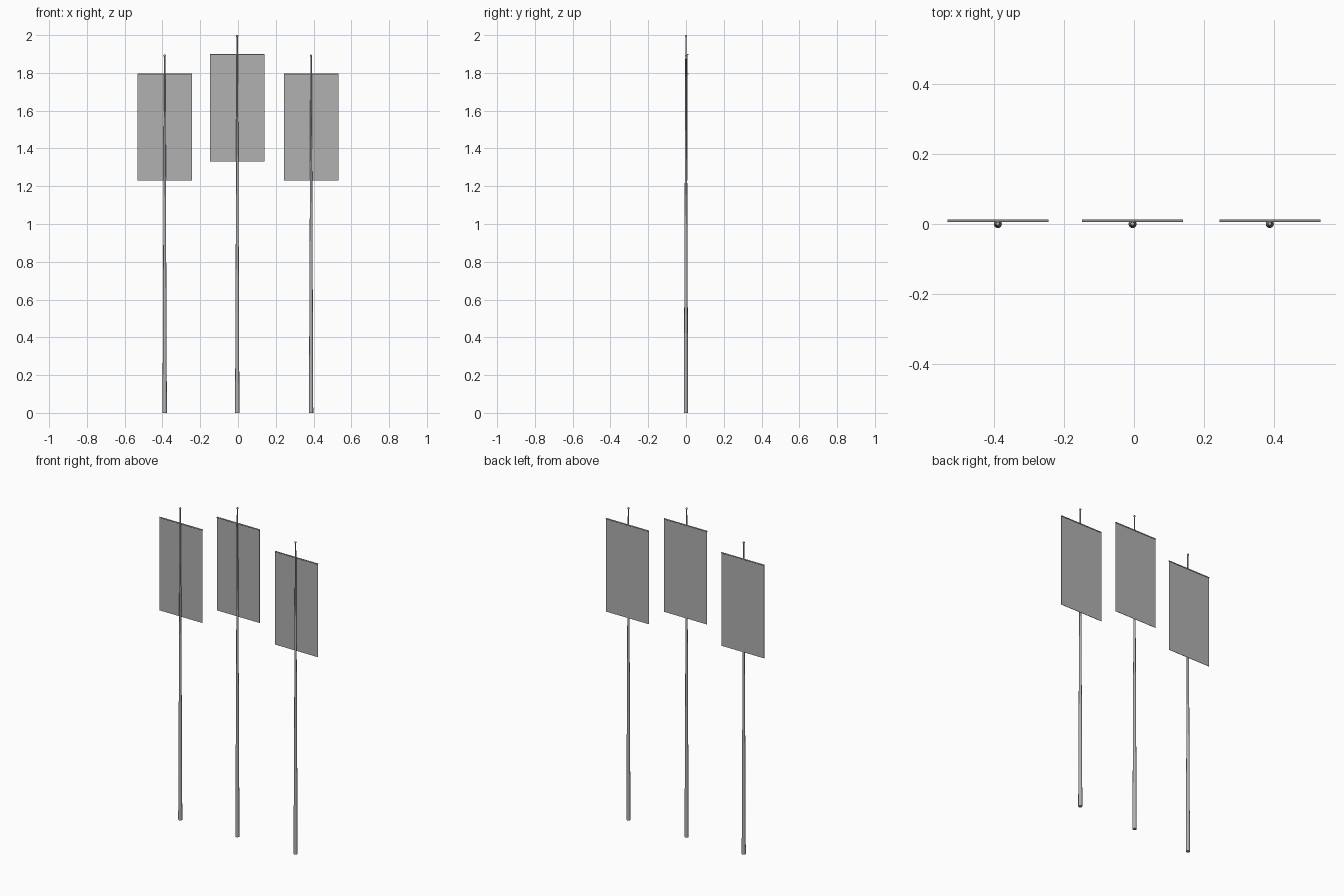
import bpy, math

if "Cube" in bpy.data.objects:
    bpy.data.objects.remove(bpy.data.objects["Cube"])

FLAG_W, FLAG_H, FLAG_Y = 0.288, 0.565, 0.009

grey = bpy.data.materials.new("dark_grey")
grey.diffuse_color = (0.44, 0.44, 0.44, 1)
grey.use_nodes = True
grey.node_tree.nodes["Principled BSDF"].inputs["Base Color"].default_value = grey.diffuse_color


def finish(name, smooth=True):
    obj = bpy.context.object
    obj.name = name
    obj.data.materials.append(grey)
    if smooth:
        bpy.ops.object.shade_smooth_by_angle(angle=math.radians(40))


def banner(label, x, top):
    # tapered pole standing on the ground
    bpy.ops.mesh.primitive_cone_add(vertices=16, radius1=0.0115, radius2=0.0035,
                                    depth=top - 0.006, location=(x, 0, (top - 0.006) / 2))
    finish(label + "_pole")

    # small ball at the tip
    bpy.ops.mesh.primitive_uv_sphere_add(segments=12, ring_count=8, radius=0.006,
                                         location=(x, 0, top - 0.006))
    finish(label + "_finial")

    # crossbar carrying the cloth
    bar_z = top - 0.103
    bpy.ops.mesh.primitive_cylinder_add(vertices=12, radius=0.0035, depth=FLAG_W,
                                        location=(x, FLAG_Y, bar_z),
                                        rotation=(0, math.pi / 2, 0))
    finish(label + "_crossbar")

    # flat hanging cloth
    bpy.ops.mesh.primitive_cube_add(size=1, location=(x, FLAG_Y, bar_z - FLAG_H / 2))
    bpy.context.object.scale = (FLAG_W, 0.002, FLAG_H)
    bpy.ops.object.transform_apply(location=False, rotation=False, scale=True)
    finish(label + "_cloth", smooth=False)


banner("left", -0.388, 1.897)
banner("middle", -0.004, 2.0)
banner("right", 0.387, 1.897)
